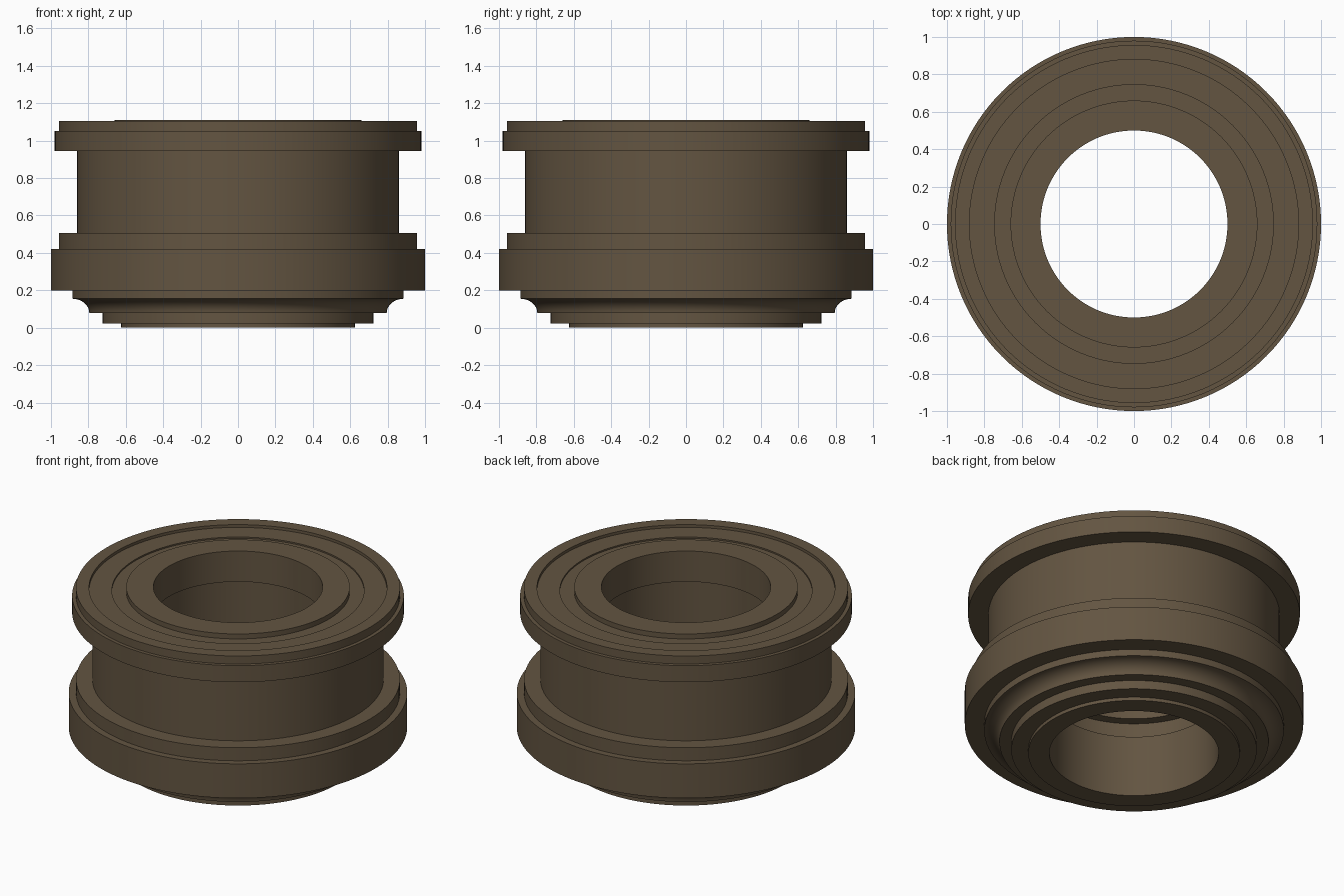
import bpy, bmesh, math

if "Cube" in bpy.data.objects:
    bpy.data.objects.remove(bpy.data.objects["Cube"])

SEGMENTS = 128

bronze = bpy.data.materials.new("dark bronze")
bronze.diffuse_color = (0.125, 0.09, 0.053, 1)
bronze.use_nodes = True
bronze.node_tree.nodes["Principled BSDF"].inputs["Base Color"].default_value = bronze.diffuse_color


def lathe(name, profile, material):
    """Revolve a closed (radius, z) profile around the z axis."""
    bm = bmesh.new()
    rings = []
    for r, z in profile:
        rings.append([bm.verts.new((r * math.cos(2 * math.pi * i / SEGMENTS),
                                    r * math.sin(2 * math.pi * i / SEGMENTS), z))
                      for i in range(SEGMENTS)])
    for k, a in enumerate(rings):
        b = rings[(k + 1) % len(rings)]
        for i in range(SEGMENTS):
            j = (i + 1) % SEGMENTS
            bm.faces.new((a[i], a[j], b[j], b[i]))
    bmesh.ops.recalc_face_normals(bm, faces=bm.faces)
    mesh = bpy.data.meshes.new(name)
    bm.to_mesh(mesh)
    bm.free()
    mesh.materials.append(material)
    obj = bpy.data.objects.new(name, mesh)
    bpy.context.collection.objects.link(obj)
    bpy.context.view_layer.objects.active = obj
    obj.select_set(True)
    bpy.ops.object.shade_smooth_by_angle(angle=math.radians(25))
    obj.select_set(False)
    return obj


# stepped foot
foot = [(0.5, 0), (0.625, 0), (0.625, 0.022), (0.725, 0.022), (0.725, 0.078)]
# concave cove under the lower collar
cove = [(0.885 - 0.09 * math.cos(t), 0.078 + 0.077 * math.sin(t))
        for t in [math.pi / 2 * i / 8 for i in range(9)]]
# lower collar, neck and upper flange
collar = [(0.885, 0.198), (1.0, 0.198), (1.0, 0.422), (0.957, 0.422), (0.957, 0.507)]
neck = [(0.86, 0.507), (0.86, 0.945)]
flange = [(0.98, 0.945), (0.98, 1.053), (0.957, 1.053), (0.957, 1.105)]
# recessed rings on the top face, with a raised inner lip
top = [(0.88, 1.105), (0.88, 1.087), (0.745, 1.087), (0.745, 1.078),
       (0.66, 1.078), (0.66, 1.11), (0.5, 1.11)]
# bore with an internal groove
bore = [(0.5, 0.91), (0.51, 0.91), (0.51, 0.53), (0.57, 0.53), (0.57, 0.4), (0.5, 0.4)]

lathe("flanged_bushing", foot + cove + collar + neck + flange + top + bore, bronze)
